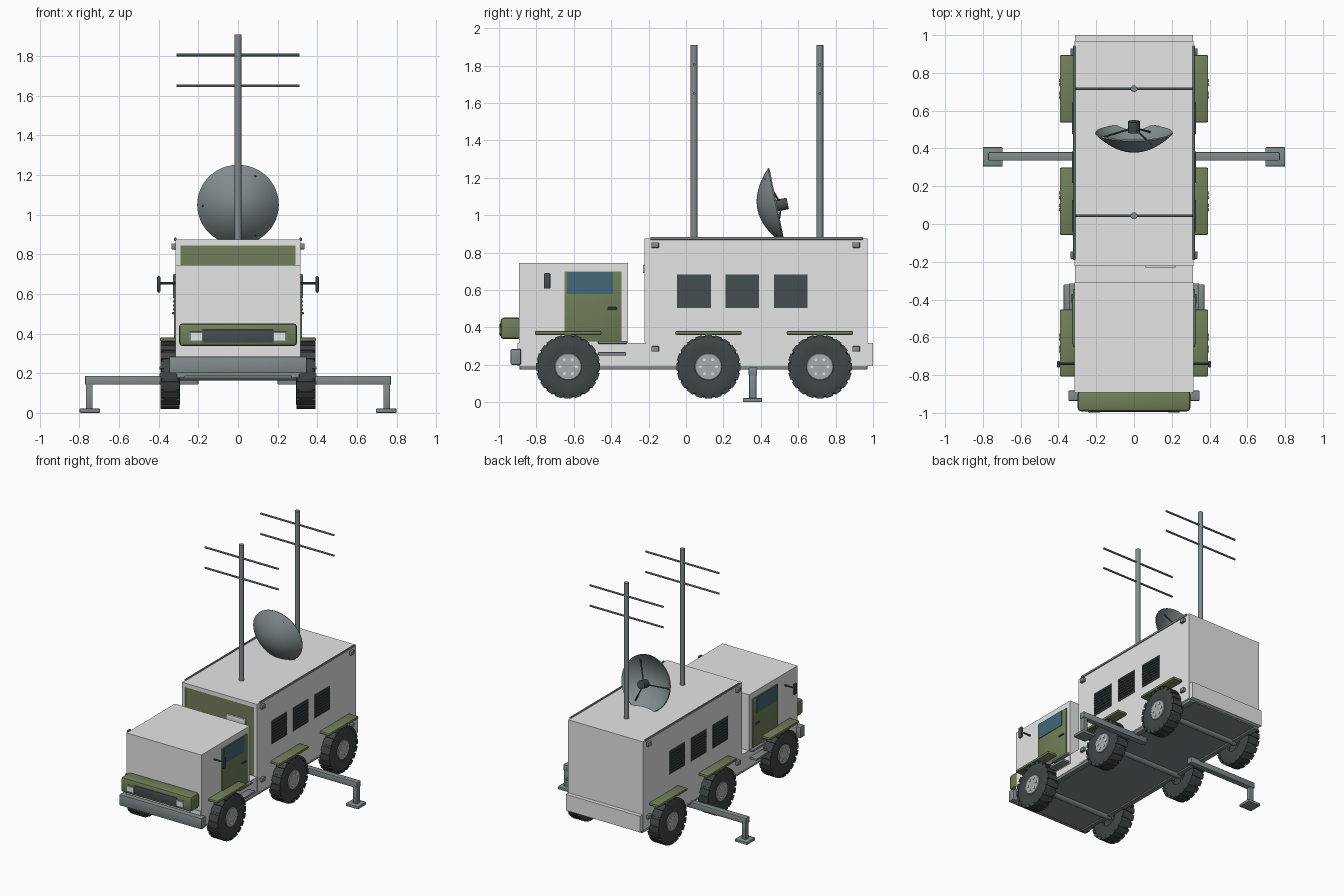
import bpy, bmesh, math
from mathutils import Vector, Matrix

if "Cube" in bpy.data.objects:
    bpy.data.objects.remove(bpy.data.objects["Cube"])


def mat(name, r, g, b):
    m = bpy.data.materials.new(name)
    m.diffuse_color = (r, g, b, 1)
    m.use_nodes = True
    m.node_tree.nodes["Principled BSDF"].inputs["Base Color"].default_value = m.diffuse_color
    return m


GREY = mat("pale_grey", 0.80, 0.79, 0.80)
GREEN = mat("olive_green", 0.165, 0.21, 0.10)
METAL = mat("blue_grey_metal", 0.22, 0.26, 0.27)
RUBBER = mat("dark_rubber", 0.05, 0.06, 0.06)
DARK = mat("dark_grey", 0.06, 0.075, 0.08)
GLASS = mat("window_blue", 0.055, 0.14, 0.18)
HUB = mat("hub_grey", 0.38, 0.41, 0.42)
LIGHT = mat("lamp_white", 0.80, 0.82, 0.82)


def finish(bm, name, mats, smooth=False):
    me = bpy.data.meshes.new(name)
    bmesh.ops.recalc_face_normals(bm, faces=bm.faces)
    bm.to_mesh(me)
    bm.free()
    for m in mats:
        me.materials.append(m)
    ob = bpy.data.objects.new(name, me)
    bpy.context.collection.objects.link(ob)
    if smooth:
        bpy.context.view_layer.objects.active = ob
        bpy.ops.object.select_all(action='DESELECT')
        ob.select_set(True)
        bpy.ops.object.shade_smooth_by_angle(angle=math.radians(35))
    return ob


def box(name, x, y, z, m, bevel=0.0):
    """Box from (min, max) ranges with optional bevelled edges."""
    bm = bmesh.new()
    lo, hi = Vector((x[0], y[0], z[0])), Vector((x[1], y[1], z[1]))
    bmesh.ops.create_cube(bm, size=1, matrix=Matrix.Translation((lo + hi) / 2)
                          @ Matrix.Diagonal((*(hi - lo), 1)))
    if bevel:
        bmesh.ops.bevel(bm, geom=bm.edges[:], offset=bevel, segments=2,
                        profile=0.5, affect='EDGES')
    return finish(bm, name, [m], bevel > 0)


def both(name, x, y, z, m, bevel=0.0):
    """Same box on the right and the left side."""
    box(name + "_right", x, y, z, m, bevel)
    box(name + "_left", (-x[1], -x[0]), y, z, m, bevel)


def rod(name, a, b, r, m, n=16):
    a, b = Vector(a), Vector(b)
    bm = bmesh.new()
    rot = (b - a).to_track_quat('Z', 'Y').to_matrix().to_4x4()
    bmesh.ops.create_cone(bm, cap_ends=True, segments=n, radius1=r, radius2=r,
                          depth=(b - a).length,
                          matrix=Matrix.Translation((a + b) / 2) @ rot)
    return finish(bm, name, [m], True)


def lathe(name, profile, origin, axis, m, n=48):
    """Spin (radius, height) points round an axis."""
    bm = bmesh.new()
    vs = [bm.verts.new((r, 0, h)) for r, h in profile]
    es = [bm.edges.new(p) for p in zip(vs, vs[1:])]
    bmesh.ops.spin(bm, geom=vs + es, cent=(0, 0, 0), axis=(0, 0, 1),
                   angle=2 * math.pi, steps=n, use_duplicate=False)
    bmesh.ops.remove_doubles(bm, verts=bm.verts, dist=1e-5)
    rot = Vector(axis).to_track_quat('Z', 'Y').to_matrix().to_4x4()
    bmesh.ops.transform(bm, verts=bm.verts, matrix=Matrix.Translation(origin) @ rot)
    return finish(bm, name, [m], True)


# chassis, belly plate and frame rails
box("chassis", (-.313, .313), (-.90, 1.0), (.195, .318), GREY)
box("belly_plate", (-.295, .295), (-.89, .97), (.185, .20), METAL)
both("frame_rail", (.27, .31), (-.89, .97), (.175, .20), METAL, .004)

# cab body
box("cab", (-.316, .316), (-.893, -.31), (.245, .745), GREY)

# shelter body, its front face green
shelter = box("shelter", (-.316, .316), (-.215, .97), (.20, .875), GREY)
shelter.data.materials.append(GREEN)
for p in shelter.data.polygons:
    if p.normal.y < -.9:
        p.material_index = 1
both("shelter_front_frame", (.29, .316), (-.222, -.214), (.32, .875), GREY)
box("shelter_front_header", (-.316, .316), (-.222, -.214), (.845, .875), GREY)
box("shelter_front_vent", (.06, .22), (-.23, -.214), (.69, .735), GREY, .003)
both("roof_rail", (.311, .322), (-.19, .945), (.868, .884), METAL, .003)
for z in (.285, .84):
    for y in (-.165, .91):
        both("corner_fitting", (.312, .336), (y - .02, y + .02), (z - .015, z + .015), METAL, .004)

# louvred side vents
for y in (.043, .30, .56):
    both("side_vent", (.312, .320), (y - .09, y + .09), (.505, .683), DARK)
    for i in range(8):
        z = .522 + i * .0205
        both("vent_slat", (.316, .327), (y - .083, y + .083), (z - .005, z + .005), DARK)

# doors, windows, handles, steps
both("door", (.312, .323), (-.65, -.345), (.325, .70), GREEN, .003)
both("door_window", (.318, .327), (-.635, -.39), (.58, .697), GLASS)
both("door_handle", (.320, .332), (-.42, -.37), (.497, .508), DARK, .002)
both("upper_step", (.30, .345), (-.47, -.315), (.312, .328), METAL, .004)
both("lower_step", (.30, .372), (-.47, -.32), (.25, .268), METAL, .004)

# mirrors
for s in (-1, 1):
    rod("mirror_arm", (s * .31, -.74, .655), (s * .40, -.74, .655), .006, DARK, 10)
both("mirror", (.392, .408), (-.76, -.725), (.607, .69), DARK, .006)

# front: grille housing, lamps, bumper
box("grille_housing", (-.298, .298), (-.992, -.88), (.337, .452), GREEN, .018)
box("grille", (-.18, .18), (-.996, -.985), (.355, .42), DARK, .003)
both("headlamp_surround", (.175, .245), (-.995, -.985), (.357, .41), METAL, .003)
both("headlamp", (.182, .238), (-1.0, -.99), (.364, .403), LIGHT)
box("front_bumper", (-.348, .348), (-.937, -.882), (.20, .285), METAL, .007)

# wheels, axles and mudguards
tyre = [(.07, -.045), (.145, -.049), (.16, -.042), (.166, -.03), (.166, .03),
        (.16, .042), (.145, .049), (.10, .046), (.075, .044), (0, .040)]
hub = [(.072, .036), (.072, .047), (.069, .050), (0, .050)]
for wy in (-.63, .12, .716):
    rod("axle", (-.31, wy, .19), (.31, wy, .19), .026, METAL)
    both("mudguard", (.30, .393), (wy - .178, wy + .178), (.36, .381), GREEN, .008)
    for s in (-1, 1):
        c = Vector((s * .342, wy, .19))
        lathe("tyre", tyre, c, (s, 0, 0), RUBBER)
        lathe("hub", hub, c, (s, 0, 0), HUB, 32)
        # tread lugs round the tyre
        bm = bmesh.new()
        for i in range(20):
            turn = Matrix.Translation(c) @ Matrix.Rotation(i * math.tau / 20, 4, 'X')
            bmesh.ops.create_cube(bm, size=1, matrix=turn @ Matrix.Translation((0, 0, .162))
                                  @ Matrix.Diagonal((.096, .038, .018, 1)))
        finish(bm, "tread", [RUBBER])
        for i in range(6):
            a = i * math.tau / 6
            p = c + Vector((s * .047, .043 * math.cos(a), .043 * math.sin(a)))
            rod("wheel_bolt", p, p + Vector((s * .008, 0, 0)), .008, LIGHT, 8)

# outriggers
both("outrigger_arm", (.20, .772), (.335, .38), (.142, .187), METAL, .005)
both("outrigger_leg", (.733, .767), (.338, .376), (.015, .16), METAL, .004)
both("outrigger_foot", (.695, .80), (.304, .407), (0, .022), METAL, .006)

# antenna masts with cross rods
for y in (.043, .716):
    rod("mast", (0, y, .86), (0, y, 1.91), .018, METAL, 20)
    for z in (1.65, 1.806):
        rod("cross_rod", (-.31, y, z), (.31, y, z), .007, METAL, 10)

# satellite dish with feed horn and struts, tilted back
axis = Vector((0, .98, .2)).normalized()
centre = Vector((0, .48, 1.05))
side, up = Vector((1, 0, 0)), Vector((1, 0, 0)).cross(axis)
R, depth = .206, .10
outer = [(R * i / 10, depth * ((i / 10) ** 2 - 1)) for i in range(11)]
inner = [(r * .985, h + .007) for r, h in reversed(outer)]
lathe("dish", outer + inner, centre, axis, METAL)
rod("dish_feed", centre + axis * .005, centre + axis * .065, .031, DARK, 20)
for i in range(3):
    a = math.pi + i * math.tau / 3
    d = side * math.cos(a) + up * math.sin(a)
    rod("feed_strut", centre + d * .18 - axis * .026, centre + axis * .03, .005, DARK, 8)
